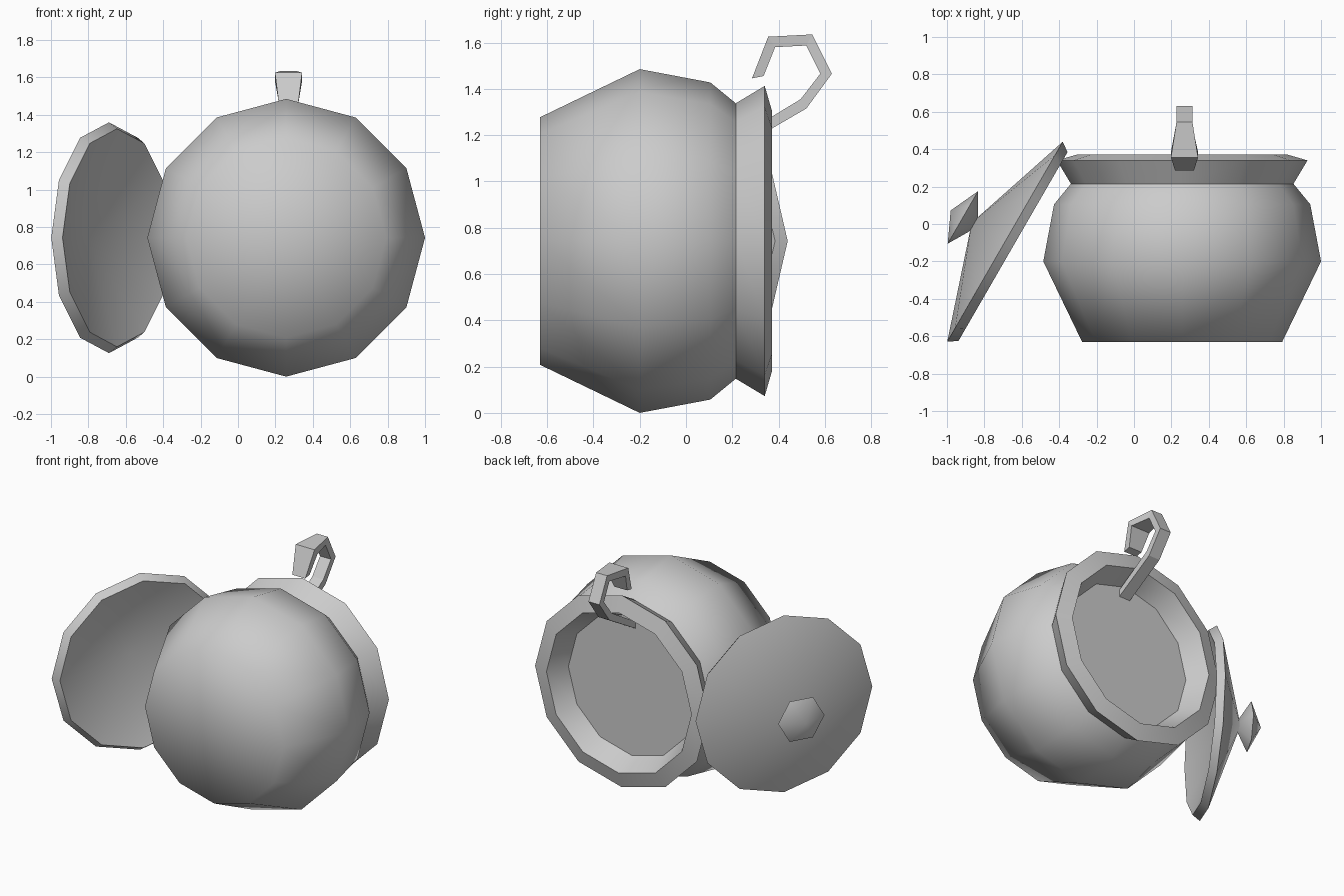
import bpy
import bmesh
from math import cos, sin, tau, radians

cube = bpy.data.objects.get("Cube")
if cube:
    bpy.data.objects.remove(cube, do_unlink=True)

# One plain grey for everything
GREY = (0.6, 0.6, 0.6, 1.0)
grey = bpy.data.materials.new("plain grey")
grey.diffuse_color = GREY
grey.use_nodes = True
bsdf = next(n for n in grey.node_tree.nodes if n.type == 'BSDF_PRINCIPLED')
bsdf.inputs["Base Color"].default_value = GREY


def finish(name, bm, location=(0, 0, 0), turn=0.0, tilt=0.0, smooth=None):
    """Turn a bmesh into a named, coloured object."""
    bmesh.ops.recalc_face_normals(bm, faces=bm.faces)
    mesh = bpy.data.meshes.new(name)
    bm.to_mesh(mesh)
    bm.free()
    mesh.materials.append(grey)
    obj = bpy.data.objects.new(name, mesh)
    bpy.context.collection.objects.link(obj)
    obj.location = location
    obj.rotation_euler = (radians(tilt), 0, radians(turn))
    if smooth:
        bpy.ops.object.select_all(action='DESELECT')
        obj.select_set(True)
        bpy.context.view_layer.objects.active = obj
        bpy.ops.object.shade_smooth_by_angle(angle=radians(smooth))
    return obj


def lathe(name, profile, sides, location, turn=0.0, smooth=66):
    """Revolve (height, radius) points round an axis lying in the ground plane."""
    bm = bmesh.new()
    rings = []
    for h, r in profile:
        if r == 0:
            rings.append([bm.verts.new((0, 0, h))] * sides)
        else:
            rings.append([bm.verts.new((r * cos(tau * i / sides),
                                        r * sin(tau * i / sides), h))
                          for i in range(sides)])
    for a, b in zip(rings, rings[1:]):
        for i in range(sides):
            j = (i + 1) % sides
            corners = dict.fromkeys((a[i], a[j], b[j], b[i]))
            bm.faces.new(list(corners))
    return finish(name, bm, location, turn, -90, smooth)


CENTRE_Z = 0.7425
POT = (0.2575, 0, CENTRE_Z)
LID = (-0.69, -0.095, CENTRE_Z)

# Pot on its side, with a flared lip and a short inner wall
lathe("pot_body", [(-0.63, 0), (-0.63, 0.535), (-0.2, 0.7425), (0.105, 0.685),
                   (0.215, 0.595), (0.34, 0.67), (0.372, 0.56), (0.23, 0.49)],
      12, POT)

# Flat surface of the contents inside the mouth
bm = bmesh.new()
bmesh.ops.create_circle(bm, cap_ends=True, segments=12, radius=0.49)
for v in bm.verts:
    v.co.z = 0.23
finish("contents", bm, POT, 0, -90)

# Shallow hollow cone lid leaning against the pot, and its knob
lathe("lid", [(0.205, 0), (0, 0.617), (-0.05, 0.583), (0.145, 0)], 12, LID, 60)
lathe("lid_knob", [(0.165, 0), (0.26, 0.162), (0.335, 0)], 6, LID, 60)

# Ladle handle with a bent hook: outer (y, z), inner (y, z), width
sections = [
    ((0.285, 1.445), (0.335, 1.455), 0.10),
    ((0.355, 1.625), (0.385, 1.58), 0.145),
    ((0.545, 1.635), (0.52, 1.587), 0.085),
    ((0.63, 1.465), (0.58, 1.465), 0.085),
    ((0.52, 1.315), (0.495, 1.355), 0.085),
    ((0.21, 1.135), (0.19, 1.17), 0.085),
]
bm = bmesh.new()
loops = []
for outer, inner, width in sections:
    corners = [(-1, outer), (1, outer), (1, inner), (-1, inner)]
    loops.append([bm.verts.new((0.27 + s * width / 2, *p)) for s, p in corners])
for a, b in zip(loops, loops[1:]):
    for i in range(4):
        j = (i + 1) % 4
        bm.faces.new((a[i], a[j], b[j], b[i]))
bm.faces.new(loops[0])
bm.faces.new(loops[-1])
finish("ladle_handle", bm)
